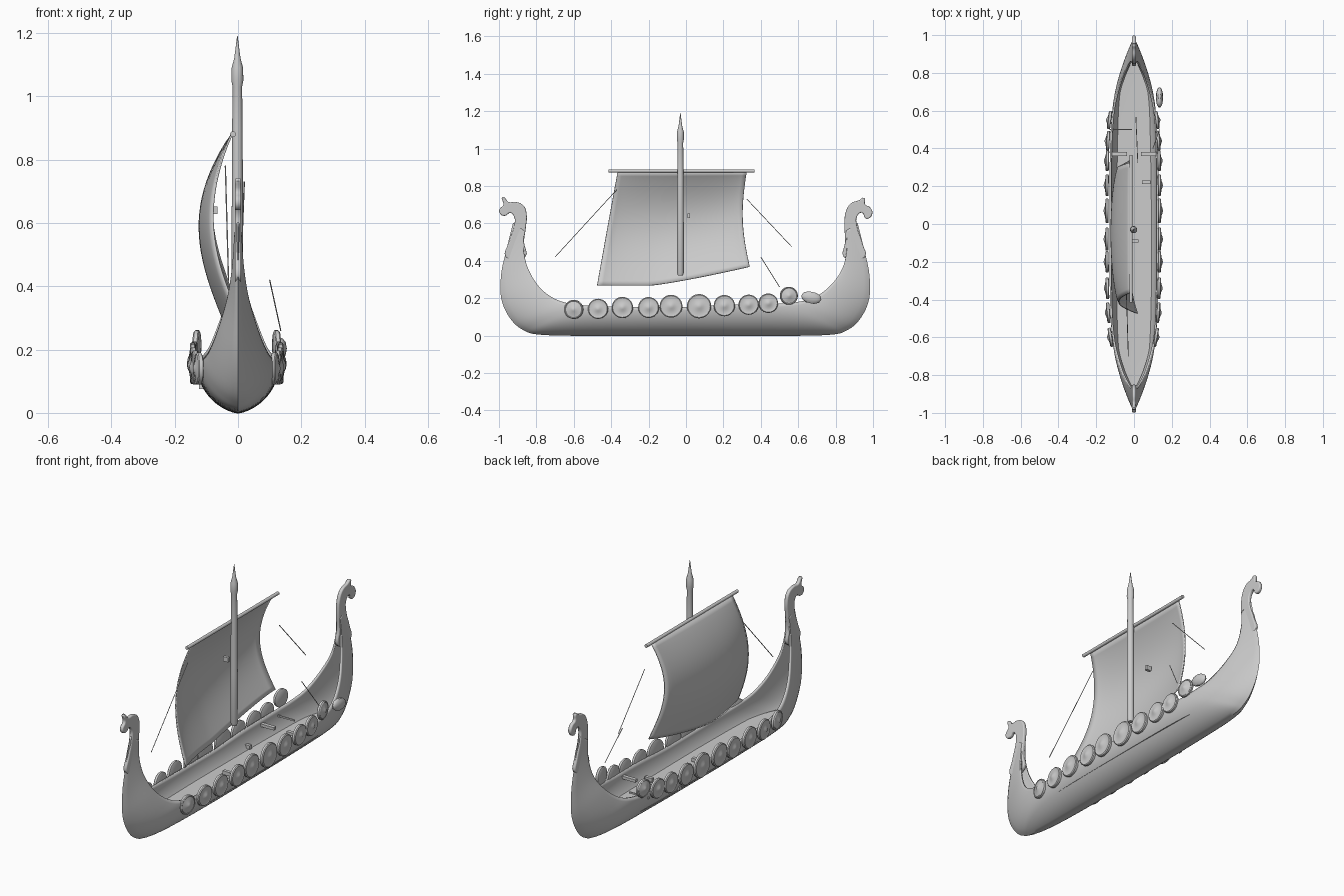
import bpy, bmesh, math
from mathutils import Vector, Matrix

if "Cube" in bpy.data.objects:
    bpy.data.objects.remove(bpy.data.objects["Cube"])


def smooth(obj, angle=40):
    bpy.ops.object.select_all(action='DESELECT')
    obj.select_set(True)
    bpy.context.view_layer.objects.active = obj
    bpy.ops.object.shade_smooth_by_angle(angle=math.radians(angle))
    return obj


def from_grid(name, rows, thickness=0.0, closed=False):
    """Skin a list of equally long point rows."""
    n = len(rows[0])
    faces = []
    for i in range(len(rows) - 1):
        for j in range(n if closed else n - 1):
            k = (j + 1) % n
            faces.append((i * n + j, i * n + k, (i + 1) * n + k, (i + 1) * n + j))
    if closed:
        faces += [tuple(range(n)), tuple(range((len(rows) - 1) * n, len(rows) * n))]
    me = bpy.data.meshes.new(name)
    me.from_pydata([p for r in rows for p in r], [], faces)
    bm = bmesh.new()
    bm.from_mesh(me)
    bmesh.ops.recalc_face_normals(bm, faces=bm.faces)
    bm.to_mesh(me)
    bm.free()
    obj = bpy.data.objects.new(name, me)
    bpy.context.collection.objects.link(obj)
    if thickness:
        mod = obj.modifiers.new("thickness", 'SOLIDIFY')
        mod.thickness, mod.offset = thickness, 0
    return smooth(obj)


def lathe(name, profile, sides, matrix):
    """Revolve (radius, height) pairs around local z."""
    rows = [[matrix @ Vector((r * math.cos(2 * math.pi * k / sides),
                              r * math.sin(2 * math.pi * k / sides), h))
             for k in range(sides)] for r, h in profile]
    return from_grid(name, rows, closed=True)


def rod(name, a, b, r, sides=10):
    a, b = Vector(a), Vector(b)
    rot = (b - a).to_track_quat('Z', 'Y').to_matrix().to_4x4()
    return lathe(name, [(r, 0), (r, (b - a).length)], sides, Matrix.Translation(a) @ rot)


def box(name, centre, size):
    bpy.ops.mesh.primitive_cube_add(size=1, location=centre)
    obj = bpy.context.object
    obj.name, obj.scale = name, size
    return obj


def spline(pts, steps):
    """Catmull-Rom interpolation of equally long tuples."""
    out = []
    for i in range(len(pts) - 1):
        p0, p1, p2, p3 = (pts[max(i - 1, 0)], pts[i], pts[i + 1], pts[min(i + 2, len(pts) - 1)])
        for s in range(steps):
            t = s / steps
            out.append([0.5 * (2 * b + (c - a) * t + (2 * a - 5 * b + 4 * c - d) * t * t
                               + (3 * b - a - 3 * c + d) * t ** 3)
                        for a, b, c, d in zip(p0, p1, p2, p3)])
    return out + [list(pts[-1])]


# Hull stations: keel y, keel z, sheer y, sheer z, half width, V-shape
half = [(-.92, .60, -.865, .56, .007, .9), (-.955, .46, -.868, .46, .014, .8),
        (-.983, .33, -.845, .36, .03, .7), (-.983, .20, -.785, .26, .06, .55),
        (-.94, .10, -.70, .195, .087, .4), (-.87, .035, -.60, .167, .108, .3),
        (-.76, .008, -.45, .157, .12, .2), (-.40, .003, -.22, .152, .125, .15)]
other = [(-ky * .992, kz, -sy * .99, sz + (.012 if sz < .3 else 0), w, p)
         for ky, kz, sy, sz, w, p in reversed(half)]
stations = spline(half + [(0, .003, 0, .152, .125, .15)] + other, 6)
rows = []
for ky, kz, sy, sz, w, p in stations:
    row = []
    for j in range(-12, 13):
        a = math.radians(abs(j) * 7.5)
        f = (1 - p) * (1 - math.cos(a)) + p * math.sin(a)
        row.append((math.copysign(w * math.sin(a), j), ky + (sy - ky) * f, kz + (sz - kz) * f))
    rows.append(row)
from_grid("hull", rows, .01)

# Inner deck
deck = []
for i in range(41):
    y = -.87 + 1.74 * i / 40
    w = .107 * (1 - (abs(y) / .88) ** 5)
    deck.append([(-w, y, .07), (0, y, .066), (w, y, .07)])
from_grid("deck", deck)

# Carved dragon-style stem heads
bow = [(-.962, .42), (-.945, .50), (-.917, .59), (-.918, .635), (-.94, .657), (-.965, .642),
       (-.99, .648), (-.997, .672), (-.975, .70), (-.98, .74), (-.95, .713), (-.91, .713),
       (-.87, .695), (-.853, .65), (-.857, .58), (-.867, .5), (-.86, .42)]
stern = [(.955, .42), (.943, .49), (.912, .59), (.915, .64), (.94, .658), (.965, .625),
         (.995, .65), (.983, .685), (.957, .70), (.952, .735), (.925, .722), (.885, .708),
         (.858, .67), (.848, .6), (.852, .5), (.845, .42)]
for name, pts in (("bow_head", bow), ("stern_head", stern)):
    cu = bpy.data.curves.new(name, 'CURVE')
    cu.dimensions, cu.fill_mode = '2D', 'BOTH'
    cu.extrude, cu.bevel_depth, cu.offset, cu.bevel_resolution = .004, .006, -.005, 2
    cu.resolution_u = 4
    sp = cu.splines.new('BEZIER')
    sp.bezier_points.add(len(pts) - 1)
    sp.use_cyclic_u = True
    for bp, (y, z) in zip(sp.bezier_points, pts):
        bp.co = (y, z, 0)
        bp.handle_left_type = bp.handle_right_type = 'AUTO'
    obj = bpy.data.objects.new(name, cu)
    obj.rotation_euler = (math.pi / 2, 0, math.pi / 2)
    bpy.context.collection.objects.link(obj)
    bpy.ops.object.select_all(action='DESELECT')
    obj.select_set(True)
    bpy.context.view_layer.objects.active = obj
    bpy.ops.object.convert(target='MESH')
    smooth(obj)

# Round shields hung along both sides: y, z, radius
shields = [(-.60, .14, .051), (-.47, .143, .054), (-.34, .15, .057), (-.20, .15, .056),
           (-.08, .157, .061), (.07, .157, .065), (.205, .16, .057), (.335, .165, .054),
           (.44, .173, .052), (.55, .213, .048)]


def shield(y, z, r, side, tilt=None):
    x = side * (.136 - .035 * (abs(y) / .7) ** 4 + (.008 if side < 0 else 0))
    yaw = side * .25 * (y / .7) ** 3
    m = (Matrix.Translation((x, y, z)) @ Matrix.Rotation(yaw, 4, 'Z')
         @ Matrix.Rotation(side * math.pi / 2, 4, 'Y'))
    prof = [(r * .9, -.010), (r, -.007), (r, .004), (r * .92, .008), (r * .85, .006),
            (r * .35, .011), (r * .2, .015), (r * .04, .017)]
    obj = lathe("shield", prof, 28, m)
    return obj


for side in (1, -1):
    for y, z, r in shields:
        shield(y, z, r, side)

# Loose tilted shield near the stern
m = (Matrix.Translation((.135, .67, .203)) @ Matrix.Rotation(math.radians(-12), 4, 'X')
     @ Matrix.Diagonal((.35, 1, .55, 1)))
lathe("loose_shield", [(.02, -.055), (.045, -.035), (.055, 0), (.045, .035), (.02, .055)], 20, m)

# Mast with pointed finial
lathe("mast", [(.013, .32), (.018, .335), (.018, .60), (.0165, .90), (.015, 1.03), (.019, 1.05),
               (.018, 1.09), (.010, 1.12), (.006, 1.15), (.001, 1.19)], 16,
      Matrix.Translation((-.002, -.03, 0)))

# Yard
rod("yard", (-.016, -.415, .88), (-.016, .365, .88), .009, 12)

# Billowing sail
sail = []
for i in range(25):
    v = i / 24
    row = []
    for j in range(29):
        u = j / 28
        left = -.365 - .11 * v
        right = .325 - .03 * math.sin(math.pi * v) + .015 * v
        foot = .268 + .10 * max(0, (u - .35) / .65) ** 1.2
        mid = -.02 - .09 * math.sin(math.pi * v ** .9) - .025 * v
        edge = -.02 - .065 * math.sin(math.pi * v ** .9) + .005 * v
        k = (4 * u * (1 - u)) ** .7
        x = edge + (mid - edge) * k + .035 * v ** 3 * (1 - u) ** 3
        row.append((x, left + (right - left) * u, .878 + (foot - .878) * v))
    sail.append(row)
from_grid("sail", sail, .006)
box("sail_toggle", (-.08, .015, .64), (.03, .015, .025))

# Rigging lines
for a, b in (((-.04, -.37, .78), (-.03, -.70, .42)), ((.02, .325, .73), (.01, .565, .475)),
             ((.10, .40, .42), (.135, .50, .26))):
    rod("rope", a, b, .002, 6)

# Rowing benches and loose planks
for side in (1, -1):
    box("bench", (side * .08, .37, .14), (.085, .02, .015))
box("thin_beam", (-.07, .50, .14), (.12, .007, .008))
for x, y in ((-.10, .22), (.065, .22), (.0, -.09)):
    box("plank", (x, y, .085), (.045, .018, .02))
